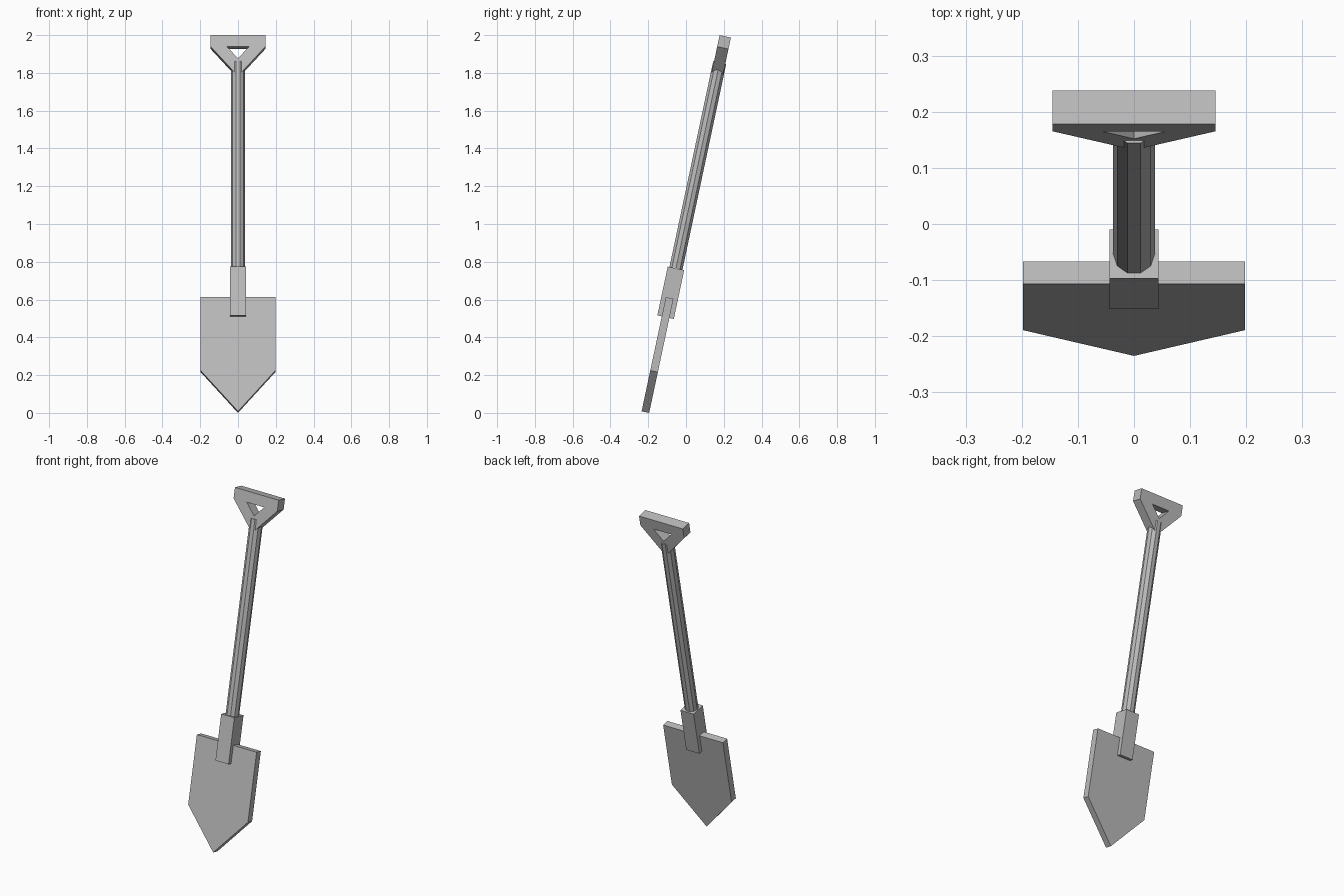
import bpy
import bmesh
from math import radians
from mathutils import Matrix

cube = bpy.data.objects.get("Cube")
if cube:
    bpy.data.objects.remove(cube, do_unlink=True)

# Single grey colour
grey = bpy.data.materials.new("plain grey")
grey.use_nodes = True
GREY = (0.5, 0.5, 0.5, 1)
grey.diffuse_color = GREY
grey.node_tree.nodes["Principled BSDF"].inputs["Base Color"].default_value = GREY

# The whole tool leans back, pivoting on the blade tip
LEAN = Matrix.Translation((0, -0.215, 0.004)) @ Matrix.Rotation(radians(-12), 4, "X")


def finish(name, bm):
    bmesh.ops.recalc_face_normals(bm, faces=bm.faces)
    mesh = bpy.data.meshes.new(name)
    bm.to_mesh(mesh)
    bm.free()
    mesh.materials.append(grey)
    obj = bpy.data.objects.new(name, mesh)
    obj.matrix_world = LEAN
    bpy.context.collection.objects.link(obj)
    return obj


def plate(name, outlines, thickness):
    """Flat outlines (x, height) joined edge to edge and given thickness."""
    bm = bmesh.new()
    for outline in outlines:
        bm.faces.new([bm.verts.new((x, 0, z)) for x, z in outline])
    bmesh.ops.remove_doubles(bm, verts=bm.verts, dist=0.0001)
    obj = finish(name, bm)
    solid = obj.modifiers.new("thickness", "SOLIDIFY")
    solid.thickness = thickness
    solid.offset = 0
    return obj


def mirrored(outline):
    return [(-x, z) for x, z in reversed(outline)]


# Pointed blade
side = [(0.198, 0.221), (0.198, 0.618)]
plate("blade", [[(0, 0)] + side + mirrored(side)], 0.041)

# Square socket
side = [(0.0435, 0.514), (0.0435, 0.778)]
plate("socket", [side + mirrored(side)], 0.089)

# Ten-sided shaft
bottom, top = 0.6, 1.892
bm = bmesh.new()
bmesh.ops.create_cone(bm, cap_ends=True, segments=10, radius1=0.037, radius2=0.037,
                      depth=top - bottom,
                      matrix=Matrix.Translation((0, 0, (top + bottom) / 2))
                      @ Matrix.Rotation(radians(90), 4, "Z"))
# Keep flat facets facing front and back
if max(v.co.y for v in bm.verts) > 0.0365:
    bmesh.ops.rotate(bm, verts=bm.verts, matrix=Matrix.Rotation(radians(90), 3, "Z"))
finish("shaft", bm)

# Triangular grip: cross bar with two slanted arms around an opening
lower, upper = 1.972, 2.034
edge = [(0.058, lower), (0.145, lower), (0.145, upper)]
arm = [(0, 1.812), (0.145, lower), (0.058, lower), (0, 1.908)]
plate("grip", [edge + mirrored(edge), arm, mirrored(arm)], 0.061)
